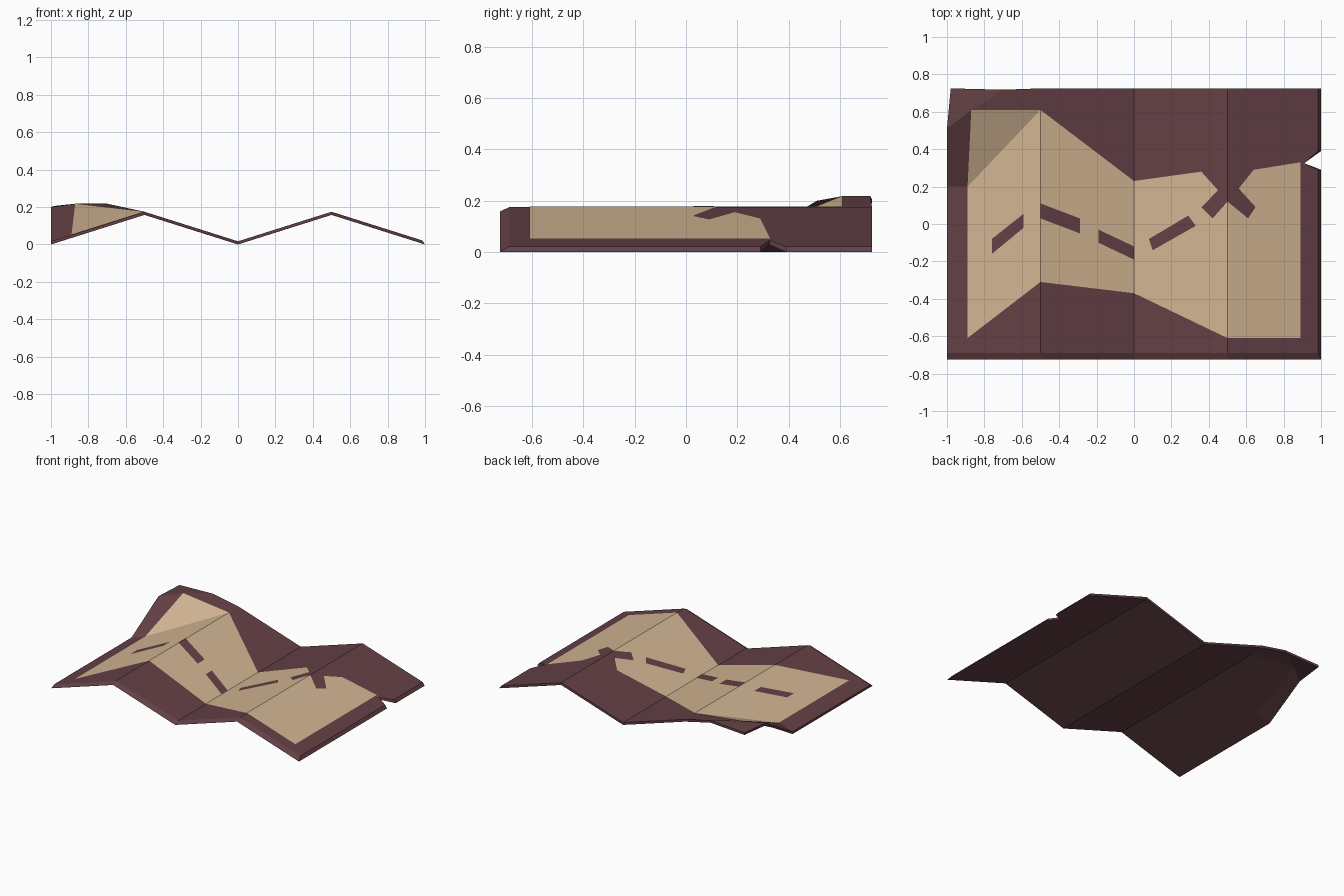
import bpy
import bmesh

cube = bpy.data.objects.get("Cube")
if cube:
    bpy.data.objects.remove(cube, do_unlink=True)

THICK = 0.017
RISE = 0.158
FRONT, BACK = -0.69, 0.725
INSET_RIGHT = 0.985

# Named points of the curled back corner
CREASE_EDGE = (-1, 0.2)
CREASE_IN = (-0.89, 0.2)
CREASE_TOP = (-0.5, 0.61)
CURL_MID = (-0.87, 0.61)
CURL_SIDE = (-1, 0.51)
CURL_BACK = (-0.7, 0.718)
CURL_TIP = (-0.98, BACK)
FOLD_BACK = (-0.5, BACK)
NOTCH_TIP = (0.91, 0.325)

LIFTED = {CURL_MID: 0.218, CURL_SIDE: 0.2, CURL_BACK: 0.218, CURL_TIP: 0.206}


def height(x, y):
    """Accordion fold with peaks halfway out on each side, plus the curl."""
    if (x, y) in LIFTED:
        return LIFTED[(x, y)]
    return THICK + RISE * (1 - abs(abs(x) - 0.5) / 0.5)


def make_material(name, color):
    mat = bpy.data.materials.new(name)
    mat.use_nodes = True
    mat.diffuse_color = (*color, 1)
    mat.node_tree.nodes["Principled BSDF"].inputs["Base Color"].default_value = (*color, 1)
    mat.roughness = 0.9
    return mat


def add_panels(bm, panels, lift=0.0):
    """Drape flat outlines on the folded surface, sharing common points."""
    verts = {}
    for panel in panels:
        for p in panel:
            if p not in verts:
                verts[p] = bm.verts.new((*p, height(*p) + lift))
        bm.faces.new([verts[p] for p in panel])
    return verts


def finish(bm, name, mat):
    mesh = bpy.data.meshes.new(name)
    bm.to_mesh(mesh)
    bm.free()
    mesh.materials.append(mat)
    obj = bpy.data.objects.new(name, mesh)
    bpy.context.collection.objects.link(obj)
    return obj


maroon = make_material("dark maroon", (0.125, 0.052, 0.06))
tan = make_material("parchment tan", (0.64, 0.46, 0.29))

# Folded sheet: four panels, curled corner and torn notch on one side
sheet_panels = [
    [(-1, FRONT), (-0.5, FRONT), CREASE_TOP, CREASE_IN, CREASE_EDGE],
    [CREASE_EDGE, CREASE_IN, CURL_MID, CURL_SIDE],
    [CREASE_IN, CREASE_TOP, CURL_MID],
    [CURL_MID, CREASE_TOP, FOLD_BACK, CURL_BACK],
    [CURL_SIDE, CURL_MID, CURL_BACK, CURL_TIP],
    [(-0.5, FRONT), (0, FRONT), (0, BACK), FOLD_BACK, CREASE_TOP],
    [(0, FRONT), (0.5, FRONT), (0.5, BACK), (0, BACK)],
    [(0.5, FRONT), (INSET_RIGHT, FRONT), (INSET_RIGHT, 0.29), NOTCH_TIP,
     (INSET_RIGHT, 0.39), (INSET_RIGHT, BACK), (0.5, BACK)],
]
bm = bmesh.new()
top = add_panels(bm, sheet_panels)
rim = [e for e in bm.edges if e.is_boundary]

# Underside reaches a little further at the front and right, making a sloped rim
under = {}
for p, v in top.items():
    x = 1 if p[0] == INSET_RIGHT else p[0]
    y = -BACK if p[1] == FRONT else p[1]
    under[v] = bm.verts.new((x, y, height(x, y) - THICK))
for face in list(bm.faces):
    bm.faces.new([under[v] for v in reversed(face.verts)])
for edge in rim:
    a, b = edge.verts
    bm.faces.new([a, b, under[b], under[a]])
bmesh.ops.recalc_face_normals(bm, faces=bm.faces)
finish(bm, "folded_sheet", maroon)

# Land area, with the cross marker left open in its upper edge
land_panels = [
    [(-0.89, -0.61), (-0.5, -0.31), CREASE_TOP, CREASE_IN],
    [CREASE_IN, CREASE_TOP, CURL_MID],
    [(-0.5, -0.31), (0, -0.37), (0, 0.23), CREASE_TOP],
    [(0, -0.37), (0.5, -0.61), (0.5, 0.12), (0.42, 0.03), (0.36, 0.09),
     (0.45, 0.18), (0.36, 0.28), (0, 0.23)],
    [(0.5, -0.61), (0.89, -0.61), (0.89, 0.33), (0.64, 0.29), (0.56, 0.19),
     (0.65, 0.09), (0.61, 0.03), (0.5, 0.12)],
]
bm = bmesh.new()
add_panels(bm, land_panels, lift=0.002)
finish(bm, "land_area", tan)

# Dashed trail leading to the cross
trail_panels = [
    [(-0.76, -0.16), (-0.59, -0.02), (-0.59, 0.055), (-0.76, -0.08)],
    [(-0.5, 0.03), (-0.29, -0.05), (-0.29, 0.03), (-0.5, 0.11)],
    [(-0.19, -0.1), (0, -0.19), (0, -0.12), (-0.19, -0.03)],
    [(0.1, -0.14), (0.33, -0.01), (0.29, 0.045), (0.08, -0.08)],
]
bm = bmesh.new()
add_panels(bm, trail_panels, lift=0.004)
finish(bm, "trail_dashes", maroon)
